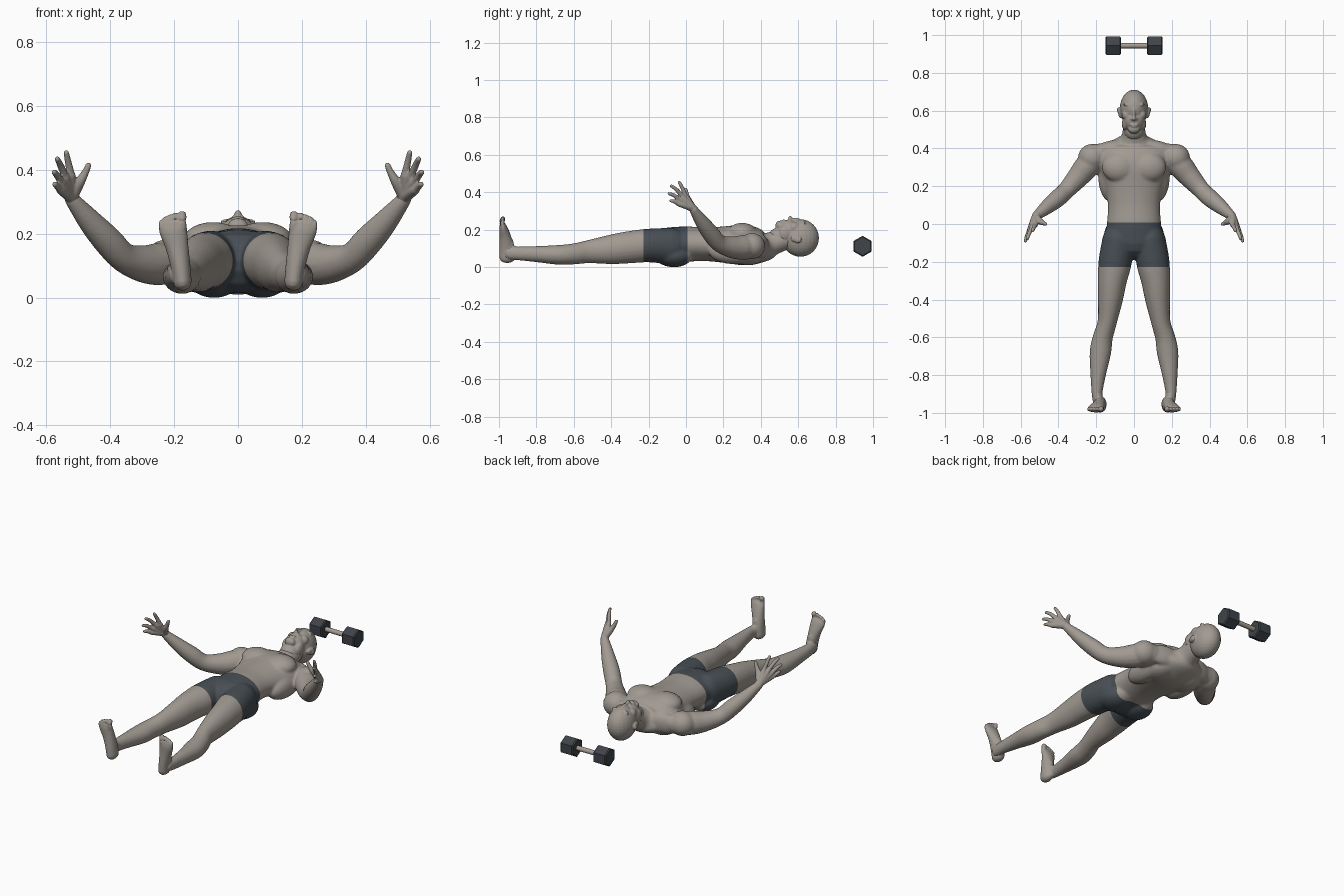
import bpy, bmesh, math
from mathutils import Vector, Matrix

if "Cube" in bpy.data.objects:
    bpy.data.objects.remove(bpy.data.objects["Cube"])


def material(name, rgb):
    m = bpy.data.materials.new(name)
    m.use_nodes = True
    m.diffuse_color = (*rgb, 1)
    m.node_tree.nodes["Principled BSDF"].inputs["Base Color"].default_value = (*rgb, 1)
    return m


skin = material("warm grey skin", (0.36, 0.325, 0.29))
cloth = material("dark slate cloth", (0.065, 0.078, 0.09))
iron = material("dark iron", (0.05, 0.058, 0.068))
grip = material("grip metal", (0.38, 0.335, 0.29))

UP, BACK = Vector((0, 0, 1)), Vector((0, 1, 0))


def spline(points, steps=4):
    """Catmull-Rom through points of any dimension."""
    pts = [Vector(p) for p in points]
    out = []
    for i in range(len(pts) - 1):
        a, b = pts[max(i - 1, 0)], pts[i]
        c, d = pts[i + 1], pts[min(i + 2, len(pts) - 1)]
        for k in range(steps):
            t = k / steps
            out.append(0.5 * (2 * b + (c - a) * t + (2 * a - 5 * b + 4 * c - d) * t * t
                              + (3 * b - a - 3 * c + d) * t ** 3))
    return out + [pts[-1]]


def tube(bm, points, side=1, ref=UP, n=24):
    """Smooth rounded limb; each point is x, y, z, half width, half depth."""
    path = spline(points)
    centres = [Vector((p[0] * side, p[1], p[2])) for p in path]
    last = len(path) - 1
    rings = []

    def ring(c, t, a, b):
        u = t.cross(ref).normalized()
        w = t.cross(u)
        rings.append([bm.verts.new(c + u * a * math.cos(2 * math.pi * k / n)
                                   + w * b * math.sin(2 * math.pi * k / n)) for k in range(n)])

    for i, p in enumerate(path):
        t = (centres[min(i + 1, last)] - centres[max(i - 1, 0)]).normalized()
        a, b = p[3], p[4]
        caps = (0.0,)
        if i == 0:
            caps = (-1.4, -0.9, -0.45, 0.0)
        elif i == last:
            caps = (0.0, 0.45, 0.9, 1.4)
        for q in caps:
            ring(centres[i] + t * min(a, b) * math.sin(q), t, a * math.cos(q), b * math.cos(q))
    for r, s in zip(rings, rings[1:]):
        for k in range(n):
            bm.faces.new((r[k], r[k - 1], s[k - 1], s[k]))
    bm.faces.new(rings[0])
    bm.faces.new(rings[-1])


def limb(bm, points, side):
    """Round tube; each point is x, y, z, radius."""
    tube(bm, [(*p, p[3]) for p in points], side, n=16)


def blob(bm, loc, size, turn=0):
    m = Matrix.LocRotScale(Vector(loc), Matrix.Rotation(turn, 3, 'Z'), Vector(size))
    bmesh.ops.create_uvsphere(bm, u_segments=24, v_segments=16, radius=1, matrix=m)


def finish(bm, name, mats, voxel=0, iterations=0):
    """Make the object and fuse its overlapping volumes into one smooth skin."""
    bmesh.ops.recalc_face_normals(bm, faces=bm.faces)
    me = bpy.data.meshes.new(name)
    bm.to_mesh(me)
    bm.free()
    for m in mats:
        me.materials.append(m)
    ob = bpy.data.objects.new(name, me)
    bpy.context.collection.objects.link(ob)
    bpy.ops.object.select_all(action='DESELECT')
    ob.select_set(True)
    bpy.context.view_layer.objects.active = ob
    if voxel:
        r = ob.modifiers.new("fuse", 'REMESH')
        r.mode, r.voxel_size = 'VOXEL', voxel
        s = ob.modifiers.new("soften", 'SMOOTH')
        s.factor, s.iterations = 0.5, iterations
        for mod in ("fuse", "soften"):
            bpy.ops.object.modifier_apply(modifier=mod)
        ob.data.shade_smooth()
    return ob


# Torso with neck, chest, back and seat
bm = bmesh.new()
tube(bm, [(0, -0.09, 0.112, 0.155, 0.1), (0, 0, 0.122, 0.144, 0.095), (0, 0.1, 0.122, 0.138, 0.09),
          (0, 0.2, 0.12, 0.155, 0.097), (0, 0.3, 0.118, 0.185, 0.108), (0, 0.37, 0.112, 0.19, 0.1),
          (0, 0.425, 0.11, 0.14, 0.078), (0, 0.46, 0.125, 0.07, 0.064), (0, 0.53, 0.15, 0.058, 0.058)], n=40)
for s in (1, -1):
    blob(bm, (s * 0.078, 0.3, 0.182), (0.092, 0.08, 0.054))
    blob(bm, (s * 0.13, 0.26, 0.085), (0.06, 0.14, 0.07))
    blob(bm, (s * 0.09, 0.33, 0.06), (0.08, 0.09, 0.05))
    blob(bm, (s * 0.075, -0.065, 0.06), (0.085, 0.1, 0.061))
    blob(bm, (s * 0.222, 0.352, 0.112), (0.074, 0.072, 0.07))
    blob(bm, (s * 0.13, 0.405, 0.108), (0.1, 0.035, 0.06), -s * 0.25)
    # Arms
    limb(bm, [(0.19, 0.365, 0.11, 0.062), (0.245, 0.31, 0.105, 0.067), (0.295, 0.25, 0.105, 0.059),
              (0.357, 0.18, 0.125, 0.047), (0.405, 0.135, 0.175, 0.047), (0.46, 0.09, 0.235, 0.039),
              (0.52, 0.04, 0.308, 0.024)], s)
    # Legs
    tube(bm, [(0.085, -0.08, 0.112, 0.082, 0.098), (0.1, -0.2, 0.115, 0.088, 0.09),
              (0.115, -0.3, 0.106, 0.077, 0.086), (0.125, -0.4, 0.094, 0.066, 0.079),
              (0.142, -0.52, 0.082, 0.051, 0.062), (0.165, -0.6, 0.07, 0.053, 0.056),
              (0.178, -0.68, 0.065, 0.057, 0.053), (0.19, -0.8, 0.069, 0.041, 0.043),
              (0.196, -0.9, 0.073, 0.028, 0.037), (0.19, -0.95, 0.075, 0.026, 0.036)], s)
body = finish(bm, "body", [skin, cloth], 0.0065, 10)

# Shorts: clean cuts at waist and hems, then colour between them
WAIST, HEM = 0.008, -0.228
bm = bmesh.new()
bm.from_mesh(body.data)
for y in (WAIST, HEM):
    bmesh.ops.bisect_plane(bm, geom=bm.verts[:] + bm.edges[:] + bm.faces[:],
                           plane_co=(0, y, 0), plane_no=BACK, dist=1e-5)
for f in bm.faces:
    c = f.calc_center_median()
    f.material_index = int(HEM < c.y < WAIST and abs(c.x) < 0.25)
    f.smooth = True
bm.to_mesh(body.data)
bm.free()

# Head
bm = bmesh.new()
blob(bm, (0, 0.612, 0.155), (0.075, 0.099, 0.1))
blob(bm, (0, 0.552, 0.19), (0.06, 0.066, 0.062))
blob(bm, (0, 0.502, 0.222), (0.032, 0.024, 0.026))
blob(bm, (0, 0.525, 0.247), (0.023, 0.005, 0.008))
blob(bm, (0, 0.516, 0.245), (0.019, 0.005, 0.008))
blob(bm, (0, 0.582, 0.25), (0.009, 0.034, 0.014))
blob(bm, (0, 0.558, 0.256), (0.012, 0.012, 0.018))
blob(bm, (0, 0.5, 0.16), (0.056, 0.06, 0.052))
for s in (1, -1):
    blob(bm, (s * 0.012, 0.556, 0.248), (0.009, 0.008, 0.01))
    blob(bm, (s * 0.03, 0.631, 0.233), (0.027, 0.008, 0.014), s * 0.1)
    blob(bm, (s * 0.03, 0.612, 0.229), (0.014, 0.007, 0.01))
    blob(bm, (s * 0.038, 0.578, 0.212), (0.027, 0.028, 0.028))
    blob(bm, (s * 0.045, 0.53, 0.18), (0.02, 0.035, 0.04))
    # Ears
    blob(bm, (s * 0.077, 0.588, 0.152), (0.008, 0.03, 0.018), -s * 0.2)
    blob(bm, (s * 0.08, 0.598, 0.143), (0.009, 0.02, 0.014), -s * 0.3)
finish(bm, "head", [skin], 0.004, 4)

# Fingers as knuckle, middle joint and tip
FINGERS = [((0.522, -0.004, 0.383), (0.531, -0.02, 0.423), (0.537, -0.036, 0.453)),
           ((0.54, -0.02, 0.378), (0.556, -0.052, 0.415), (0.565, -0.078, 0.433)),
           ((0.552, -0.034, 0.36), (0.567, -0.066, 0.384), (0.575, -0.09, 0.392)),
           ((0.555, -0.038, 0.337), (0.567, -0.063, 0.35), (0.573, -0.08, 0.354))]
# Toes as x, tip height, radius
TOES = [(0.175, 0.257, 0.014), (0.196, 0.257, 0.0095), (0.212, 0.252, 0.009),
        (0.227, 0.245, 0.009), (0.239, 0.235, 0.009)]

for s, label in ((1, "left"), (-1, "right")):
    # Hand
    bm = bmesh.new()
    for knuckle, joint, tip in FINGERS:
        limb(bm, [(0.505, 0.053, 0.29, 0.022), (0.522, 0.035, 0.315, 0.021), (*knuckle, 0.014)], s)
        limb(bm, [(*knuckle, 0.0125), (*joint, 0.0105), (*tip, 0.0085)], s)
    limb(bm, [(0.517, 0.035, 0.32, 0.019), (0.494, 0.012, 0.362, 0.016),
              (0.478, 0.004, 0.39, 0.0115), (0.468, 0, 0.413, 0.0095)], s)
    finish(bm, label + "_hand", [skin], 0.0035, 4)

    # Foot
    bm = bmesh.new()
    tube(bm, [(0.174, -0.955, 0.05, 0.029, 0.042), (0.18, -0.958, 0.1, 0.031, 0.04),
              (0.191, -0.966, 0.16, 0.036, 0.031), (0.203, -0.977, 0.212, 0.044, 0.021),
              (0.205, -0.981, 0.23, 0.041, 0.014)], s, BACK)
    tube(bm, [(0.195, -0.89, 0.073, 0.026, 0.034), (0.186, -0.95, 0.078, 0.026, 0.04)], s)
    blob(bm, (s * 0.186, -0.945, 0.115), (0.024, 0.025, 0.045))
    for x, top, r in TOES:
        limb(bm, [(x, -0.98, 0.215, r), (x, -0.983, top - r, r), (x, -0.979, top, r)], s)
    finish(bm, label + "_foot", [skin], 0.004, 4)


def cylinder(name, mat, x, radius, length, sides):
    bm = bmesh.new()
    m = Matrix.Translation((x, 0.944, 0.111)) @ Matrix.Rotation(math.pi / 2, 4, 'Y')
    if sides == 6:
        m = m @ Matrix.Rotation(math.pi / 2, 4, 'Z')
    bmesh.ops.create_cone(bm, cap_ends=True, segments=sides, radius1=radius, radius2=radius,
                          depth=length, matrix=m)
    if sides == 6:
        rims = [e for e in bm.edges if abs(e.verts[0].co.x - e.verts[1].co.x) < 0.001]
        bmesh.ops.bevel(bm, geom=rims, offset=0.006, segments=1, affect='EDGES')
    return finish(bm, name, [mat])


# Dumbbell
for s, label in ((1, "left"), (-1, "right")):
    cylinder(label + "_weight", iron, s * 0.11, 0.056, 0.084, 6)
cylinder("dumbbell_handle", grip, 0, 0.014, 0.16, 24)
bpy.ops.object.shade_smooth_by_angle()
